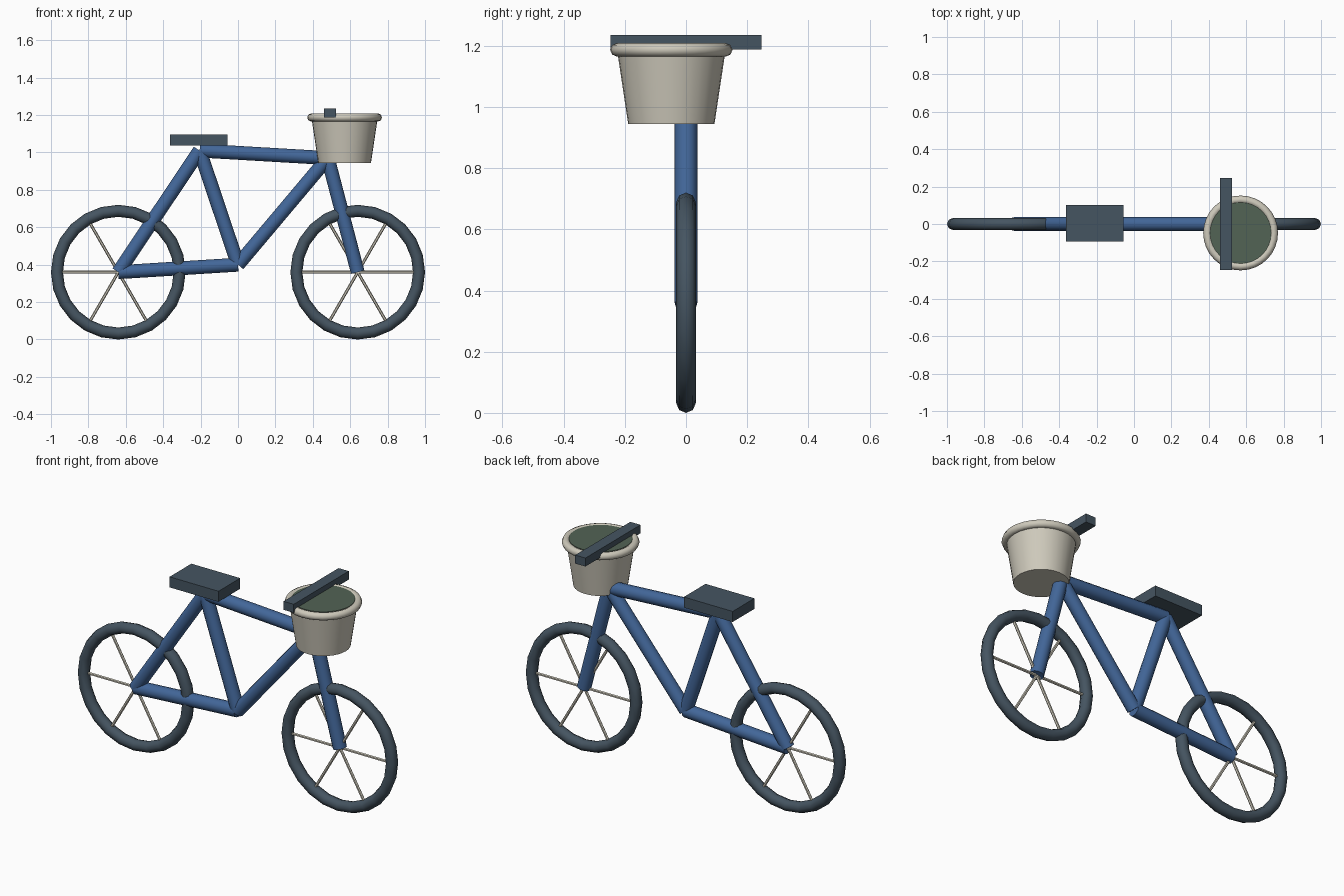
import bpy
from math import radians, cos, sin, pi
from mathutils import Vector

if "Cube" in bpy.data.objects:
    bpy.data.objects.remove(bpy.data.objects["Cube"])


def material(name, rgb):
    m = bpy.data.materials.new(name)
    m.diffuse_color = (*rgb, 1)
    m.use_nodes = True
    m.node_tree.nodes["Principled BSDF"].inputs["Base Color"].default_value = m.diffuse_color
    return m


BLUE = material("frame_blue", (0.055, 0.135, 0.32))
DARK = material("dark_slate", (0.06, 0.09, 0.12))
CREAM = material("cream", (0.62, 0.59, 0.50))
GREEN = material("dark_green", (0.085, 0.125, 0.09))


def finish(name, mat, smooth=True):
    ob = bpy.context.object
    ob.name = name
    ob.data.materials.append(mat)
    if smooth:
        bpy.ops.object.shade_smooth_by_angle(angle=radians(50))
    return ob


def tube(name, a, b, r, mat, sides=12):
    a, b = Vector((a[0], 0, a[1])), Vector((b[0], 0, b[1]))
    d = b - a
    bpy.ops.mesh.primitive_cylinder_add(
        vertices=sides, radius=r, depth=d.length, location=(a + b) / 2,
        rotation=d.to_track_quat('Z', 'Y').to_euler())
    return finish(name, mat, sides > 8)


def ring(name, loc, major, minor, mat, rot=(0, 0, 0), segs=24):
    bpy.ops.mesh.primitive_torus_add(
        major_radius=major, minor_radius=minor, major_segments=segs,
        minor_segments=8, location=loc, rotation=rot)
    return finish(name, mat)


def box(name, loc, size, mat):
    bpy.ops.mesh.primitive_cube_add(size=1, location=loc)
    bpy.context.object.scale = size
    return finish(name, mat, False)


# Wheels: tyre plus three full-diameter spokes
for side, x in (("rear", -0.64), ("front", 0.64)):
    ring(f"{side}_tyre", (x, 0, 0.36), 0.328, 0.032, DARK, (pi / 2, 0, 0))
    for i in range(3):
        dx, dz = 0.328 * cos(i * pi / 3), 0.328 * sin(i * pi / 3)
        tube(f"{side}_spoke_{i + 1}", (x - dx, 0.36 - dz), (x + dx, 0.36 + dz),
             0.008, CREAM, 6)

# Frame tubes between the joints
rear_hub, front_hub = (-0.64, 0.36), (0.64, 0.36)
crank, seat_top, head = (0, 0.40), (-0.205, 1.01), (0.48, 0.97)
for name, a, b in (("chain_stay", rear_hub, crank),
                   ("seat_stay", rear_hub, seat_top),
                   ("seat_tube", crank, seat_top),
                   ("top_tube", seat_top, head),
                   ("down_tube", crank, head),
                   ("fork", head, front_hub)):
    tube(name, a, b, 0.037, BLUE)

# Saddle and handlebar
box("saddle", (-0.21, 0.003, 1.067), (0.307, 0.195, 0.06), DARK)
box("handlebar", (0.491, 0, 1.212), (0.064, 0.494, 0.048), DARK)

# Basket: tapered body, rolled rim and filling
bx, by = 0.57, -0.048
bpy.ops.mesh.primitive_cone_add(vertices=32, radius1=0.141, radius2=0.178,
                                depth=0.246, location=(bx, by, 1.067))
finish("basket_body", CREAM)
ring("basket_rim", (bx, by, 1.187), 0.178, 0.022, CREAM, segs=32)
bpy.ops.mesh.primitive_cylinder_add(vertices=32, radius=0.164, depth=0.03,
                                    location=(bx, by, 1.191))
finish("basket_filling", GREEN)
